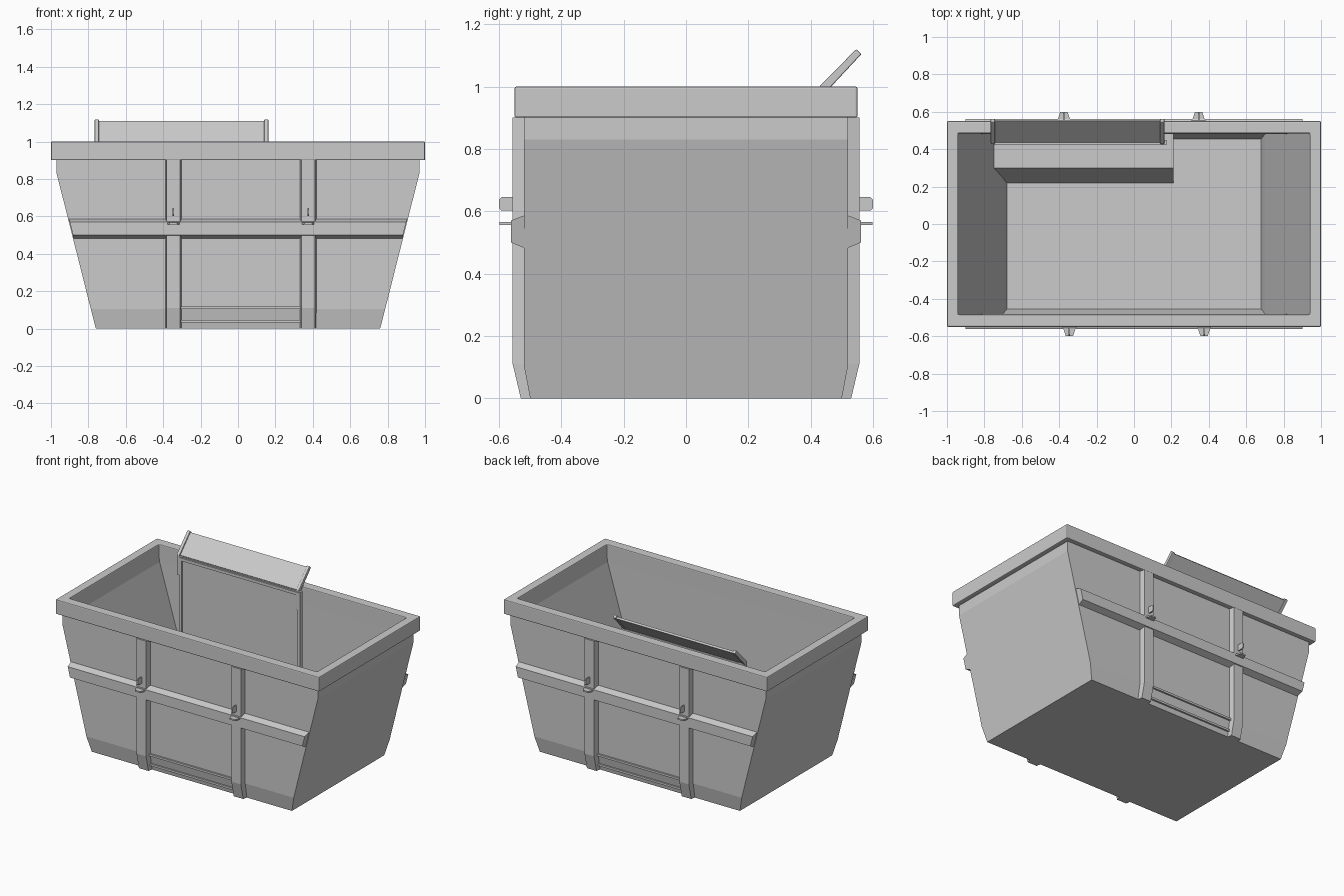
import bpy, bmesh
from math import pi
from mathutils import Matrix

if "Cube" in bpy.data.objects:
    bpy.data.objects.remove(bpy.data.objects["Cube"])


def loft(name, rings, closed=False, bevel=0.0):
    """Skin a list of equal-length loops; cap the ends or close into a ring."""
    bm = bmesh.new()
    vs = [[bm.verts.new(p) for p in r] for r in rings]
    n = len(vs[0])
    pairs = list(zip(vs, vs[1:])) + ([(vs[-1], vs[0])] if closed else [])
    for a, b in pairs:
        for i in range(n):
            j = (i + 1) % n
            bm.faces.new((a[i], a[j], b[j], b[i]))
    if not closed:
        bm.faces.new(vs[0])
        bm.faces.new(vs[-1])
    bmesh.ops.recalc_face_normals(bm, faces=bm.faces)
    me = bpy.data.meshes.new(name)
    bm.to_mesh(me)
    bm.free()
    ob = bpy.data.objects.new(name, me)
    bpy.context.collection.objects.link(ob)
    if bevel:
        m = ob.modifiers.new("bevel", 'BEVEL')
        m.width = bevel
        m.segments = 2
    return ob


def rect(x, y, z):
    return [(-x, -y, z), (x, -y, z), (x, y, z), (-x, y, z)]


def prism(name, yz, x0, x1, bevel=0.0):
    """Extrude a y-z profile along x."""
    return loft(name, [[(x, y, z) for y, z in yz] for x in (x0, x1)], bevel=bevel)


def box(name, x0, x1, y0, y1, z0, z1, bevel=0.0):
    return prism(name, [(y0, z0), (y1, z0), (y1, z1), (y0, z1)], x0, x1, bevel)


def to_back(ob):
    """Copy a front part to the back by a half turn about z."""
    c = ob.copy()
    c.data = ob.data.copy()
    c.data.transform(Matrix.Rotation(pi, 4, 'Z'))
    c.name = "back_" + ob.name
    bpy.context.collection.objects.link(c)


# Tapered hollow tub
loft("tub", [rect(.76, .50, 0), rect(.787, .52, .105), rect(.97, .52, .83),
             rect(.97, .52, .92), rect(.94, .485, .92), rect(.935, .485, .88),
             rect(.70, .48, .11), rect(.68, .455, .03)])

# Heavy rim
loft("rim", [rect(1, .55, .9), rect(1, .55, 1), rect(.94, .485, 1),
             rect(.94, .485, .9)], closed=True, bevel=.006)

# Horizontal rail with ends that follow the sloping tub
rail = [(-.51, .478), (-.562, .50), (-.562, .57), (-.51, .59)]
to_back(loft("side_rail", [[(s * (.757 + .25 * z), y, z) for y, z in rail]
                           for s in (-1, 1)]))

# Upright posts with catches
for x in (-.345, .375):
    def section(y, z):
        return [(x - .048, y + .055, z), (x - .036, y, z),
                (x + .036, y, z), (x + .048, y + .055, z)]
    to_back(loft("post", [section(-.53, 0), section(-.556, .11), section(-.556, .9)]))
    to_back(loft("catch_plate", [[(x - .036, -.55, z), (x - .02, -.598, z),
                                  (x + .02, -.598, z), (x + .036, -.55, z)]
                                 for z in (.556, .566)]))
    to_back(prism("catch_fin", [(-.54, .602), (-.592, .602), (-.6, .61),
                                (-.6, .637), (-.592, .645), (-.54, .645)],
                  x - .004, x + .004))

# Lower strips between the posts
for y, z in ((-.532, .105), (-.518, .032)):
    to_back(box("lower_strip", -.31, .335, y, -.49, z, z + .014))

# Step inside the tub, left end running into the sloping wall
step = [(.215, .02), (.30, .27), (.49, .27), (.49, .02)]
loft("inner_step", [[(-.70 - .26 * z, y, z) for y, z in step],
                    [(.21, y, z) for y, z in step]])

# Upright board behind the step with its frame
box("board", -.735, .165, .434, .446, .26, .99)
for x in (-.745, .155):
    box("board_stile", x, x + .02, .424, .45, .26, .99)
box("board_top_bar", -.745, .175, .422, .45, .965, .985)

# Tilted flap and its bent side brackets
prism("flap", [(.436, .995), (.446, .986), (.556, 1.1), (.547, 1.11)], -.755, .155)
for x in (-.766, .14):
    prism("flap_bracket", [(.428, .86), (.452, .86), (.452, .985), (.563, 1.104),
                           (.546, 1.12), (.428, 1.0)], x, x + .022, bevel=.004)
